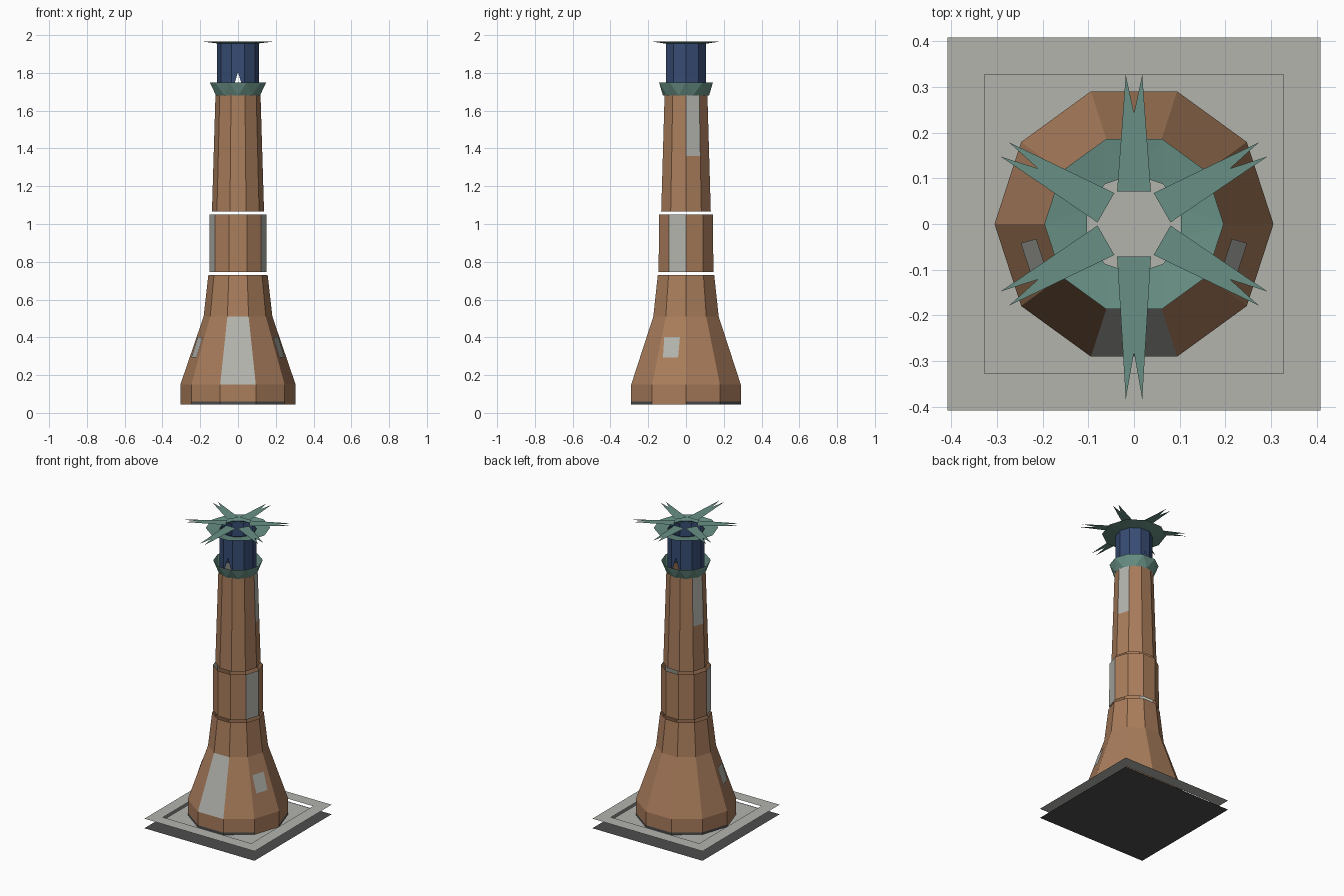
import bpy, bmesh
from math import sin, cos, radians
from mathutils import Vector, Matrix

cube = bpy.data.objects.get("Cube")
if cube:
    bpy.data.objects.remove(cube, do_unlink=True)

SIDES = 10


def material(name, rgb):
    m = bpy.data.materials.new(name)
    m.use_nodes = True
    linear = [(c / 255) ** 2.2 for c in rgb] + [1]
    m.diffuse_color = linear
    m.node_tree.nodes["Principled BSDF"].inputs["Base Color"].default_value = linear
    return m


BROWN = material("brick brown", (168, 124, 92))
LIGHT = material("light grey", (178, 178, 172))
DARK = material("dark grey", (78, 78, 78))
BLUE = material("deep blue", (58, 77, 115))
TEAL = material("teal green", (104, 143, 132))


def polar(r, degrees, z):
    return Vector((r * cos(radians(degrees)), r * sin(radians(degrees)), z))


def finish(name, bm, *mats):
    mesh = bpy.data.meshes.new(name)
    bm.to_mesh(mesh)
    bm.free()
    for m in mats:
        mesh.materials.append(m)
    ob = bpy.data.objects.new(name, mesh)
    bpy.context.collection.objects.link(ob)
    return ob


def add_face(bm, points):
    return bm.faces.new([bm.verts.new(p) for p in points])


def tube(name, profile, base, grey_rule=None, dark_rule=None):
    """Open ten-sided tube; rules take (band, side) and pick grey faces."""
    bm = bmesh.new()
    rings = [[bm.verts.new(polar(r, 36 * i, z)) for i in range(SIDES)] for r, z in profile]
    for band, (low, high) in enumerate(zip(rings, rings[1:])):
        for i in range(SIDES):
            j = (i + 1) % SIDES
            f = bm.faces.new((low[i], low[j], high[j], high[i]))
            if grey_rule and grey_rule(band, i):
                f.material_index = 1
            if dark_rule and dark_rule(band, i):
                f.material_index = 2
    return finish(name, bm, base, LIGHT, DARK)


def zigzag_band(name, r_low, z_low, r_high, z_high, mat):
    """Band of alternating triangles between two offset rings."""
    bm = bmesh.new()
    low = [bm.verts.new(polar(r_low, 36 * i + 18, z_low)) for i in range(SIDES)]
    high = [bm.verts.new(polar(r_high, 36 * i, z_high)) for i in range(SIDES)]
    for i in range(SIDES):
        j = (i + 1) % SIDES
        bm.faces.new((low[i], high[j], high[i]))
        bm.faces.new((low[i], low[j], high[j]))
    return finish(name, bm, mat)


def square(h, z):
    return [Vector((x * h, y * h, z)) for x, y in ((-1, -1), (1, -1), (1, 1), (-1, 1))]


# Base: lower sheet, upper frame and the sunken floor inside it
bm = bmesh.new()
add_face(bm, square(0.408, 0))
finish("lower_base_sheet", bm, DARK)

bm = bmesh.new()
outer = [bm.verts.new(p) for p in square(0.408, 0.064)]
inner = [bm.verts.new(p) for p in square(0.327, 0.064)]
for i in range(4):
    j = (i + 1) % 4
    bm.faces.new((outer[i], outer[j], inner[j], inner[i]))
finish("base_frame", bm, LIGHT)

bm = bmesh.new()
add_face(bm, square(0.327, 0.045))
finish("base_floor", bm, LIGHT)

# Tower: sides 4..5 and 9..0 straddle the x axis, side 7 faces the front
FRONT, BACK = 7, 2
tube("lower_tower", [(0.305, 0.045), (0.305, 0.06), (0.305, 0.15), (0.182, 0.51), (0.157, 0.73)],
     BROWN, lambda b, i: b == 2 and i == FRONT,
     lambda b, i: b == 0 and i not in (5, 9))
tube("middle_tower", [(0.152, 0.747), (0.151, 1.05)], BROWN, lambda b, i: i in (5, 9))
tube("upper_tower", [(0.138, 1.065), (0.129, 1.36), (0.119, 1.69)],
     BROWN, lambda b, i: b == 1 and i in (0, 4))

# Small side windows lying on the sloping faces, mirrored left to right
for name, side in (("left_window", 1), ("right_window", -1)):
    bm = bmesh.new()
    points = []
    for z, r, u in ((0.29, 0.257, 0.8), (0.29, 0.257, 0.27), (0.40, 0.22, 0.24), (0.40, 0.22, 0.88)):
        p = polar(r, 0, z).lerp(polar(r, -36, z), u) + polar(0.004, -18, 0.002)
        points.append(Vector((p.x * side, p.y, p.z)))
    add_face(bm, points if side > 0 else points[::-1])
    finish(name, bm, LIGHT)

# Blue chimney neck with a pointed opening at the front and the back
bm = bmesh.new()
R, Z0, Z1 = 0.112, 1.69, 1.962
for i in range(SIDES):
    a, b = polar(R, 36 * i, Z0), polar(R, 36 * i + 36, Z0)
    c, d = polar(R, 36 * i + 36, Z1), polar(R, 36 * i, Z1)
    if i in (FRONT, BACK):
        tip = (a + b) / 2
        tip.z = 1.805
        top = (c + d) / 2
        add_face(bm, (a, tip, top, d))
        add_face(bm, (tip, b, c, top))
    else:
        add_face(bm, (a, b, c, d))
bmesh.ops.remove_doubles(bm, verts=bm.verts, dist=0.0001)
finish("chimney_neck", bm, BLUE)

# Teal collar and crown ring
zigzag_band("collar", 0.122, 1.68, 0.15, 1.75, TEAL)
zigzag_band("crown_ring", 0.108, 1.955, 0.196, 1.967, TEAL)

# Six pairs of flat crossing spikes floating over the crown
bm = bmesh.new()
for k in range(6):
    turn = Matrix.Rotation(radians(60 * k), 4, "Z")
    reach = 0.383 if k == 3 else 0.326
    for s in (-1, 1):
        z = 2 - 0.0005 * (s + 1)
        tri = [Vector((-0.037, 0.071, z)), Vector((0.037, 0.071, z)), Vector((0.018 * s, reach, z))]
        add_face(bm, [turn @ p for p in tri])
finish("crown_spikes", bm, TEAL)
